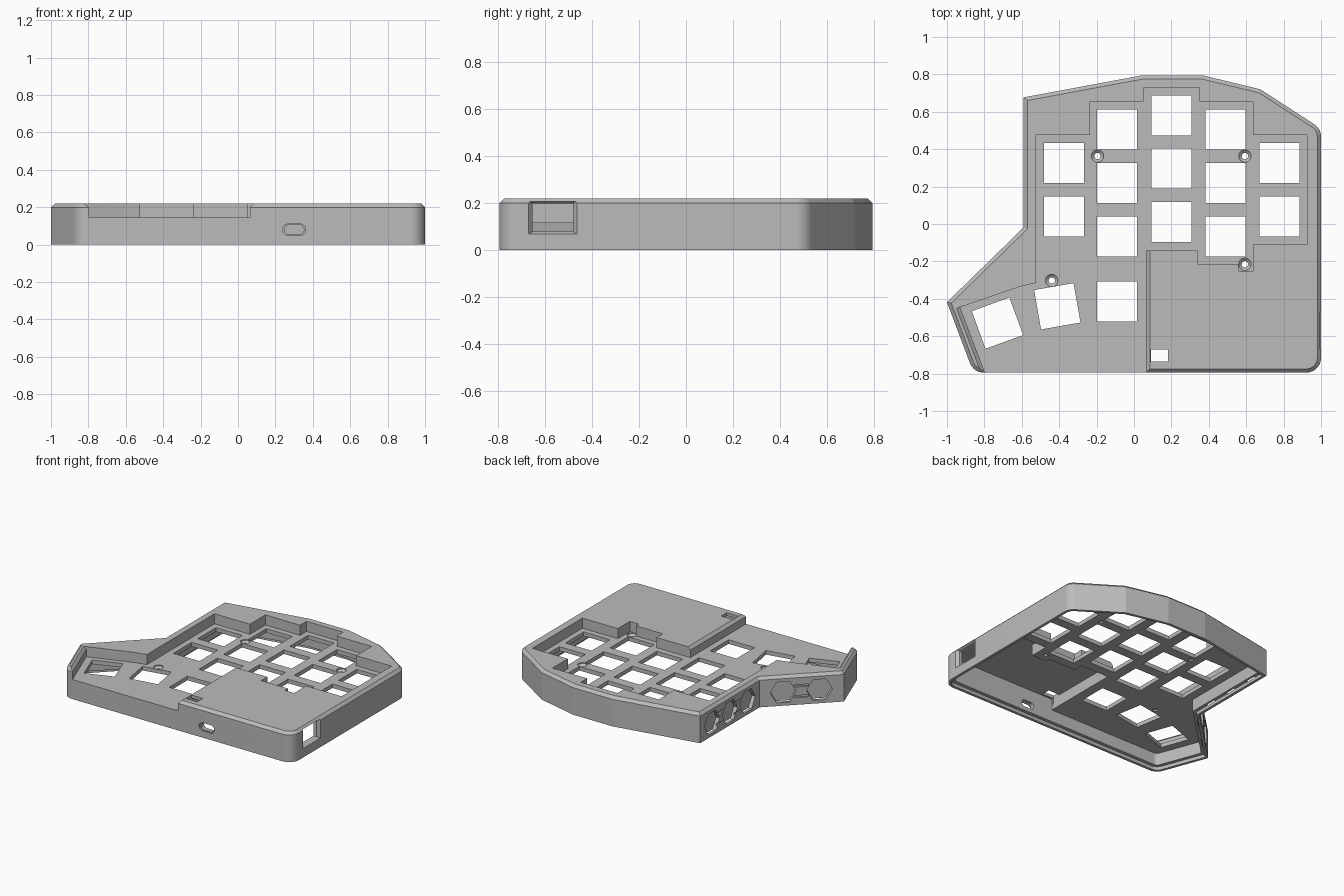
import bpy, bmesh, math
from mathutils import Vector, Matrix

cube = bpy.data.objects.get("Cube")
if cube:
    bpy.data.objects.remove(cube)

grey = bpy.data.materials.new("plain grey")
grey.use_nodes = True
grey.diffuse_color = (0.5, 0.5, 0.5, 1)
grey.node_tree.nodes["Principled BSDF"].inputs["Base Color"].default_value = grey.diffuse_color

UP = Vector((0, 0, 1))
TOP, FLOOR, UNDER, CEILING, WALL = 0.22, 0.145, 0.115, 0.197, 0.045


def loft(name, rings):
    """Closed solid through matching rings of 3D points."""
    bm = bmesh.new()
    loops = [[bm.verts.new(p) for p in ring] for ring in rings]
    for a, b in zip(loops, loops[1:]):
        for i in range(len(a)):
            j = (i + 1) % len(a)
            bm.faces.new((a[i], a[j], b[j], b[i]))
    bm.faces.new(loops[0])
    bm.faces.new(loops[-1])
    bmesh.ops.recalc_face_normals(bm, faces=bm.faces)
    mesh = bpy.data.meshes.new(name)
    bm.to_mesh(mesh)
    bm.free()
    obj = bpy.data.objects.new(name, mesh)
    bpy.context.scene.collection.objects.link(obj)
    return obj


def at(poly, z):
    return [Vector((p[0], p[1], z)) for p in poly]


def inset(poly, d):
    """Move every edge of a counter-clockwise polygon inward by d."""
    out = []
    for i, p in enumerate(poly):
        a = (p - poly[i - 1]).normalized()
        b = (poly[(i + 1) % len(poly)] - p).normalized()
        na, nb = Vector((-a.y, a.x)), Vector((-b.y, b.x))
        out.append(p + (na + nb) * d / (1 + na.dot(nb)))
    return out


def rounded(poly, radii, steps=12):
    """Round the listed convex corners."""
    out = []
    for i, p in enumerate(poly):
        if i not in radii:
            out.append(p)
            continue
        r = radii[i]
        a = (p - poly[i - 1]).normalized()
        b = (poly[(i + 1) % len(poly)] - p).normalized()
        turn = math.acos(a.dot(b))
        n = Vector((-a.y, a.x))
        centre = p - a * r * math.tan(turn / 2) + n * r
        out += [centre + Matrix.Rotation(turn * k / steps, 2) @ (-n * r)
                for k in range(steps + 1)]
    return out


# Case footprint
corners = [Vector(p) for p in (
    (-0.858, -0.795), (1, -0.795), (1, 0.51), (0.676, 0.72), (0.366, 0.795), (0.045, 0.795),
    (-0.59, 0.677), (-0.59, -0.018), (-1, -0.418))]


def footprint(d, z):
    return at(rounded(inset(corners, d), {i: 0.08 - d for i in (0, 1, 2)}), z)


case = loft("keyboard_case", [footprint(0, 0), footprint(0, 0.2), footprint(0.02, TOP)])
cutters = []


def cut(rings):
    cutters.append(loft("cutter", rings))


def prism(poly, low, high):
    cut([at(poly, low), at(poly, high)])


def pocket(shape, centre, along, out, steps):
    """Sink a wall profile; steps are (distance along outward normal, scale)."""
    cut([[centre + out * d + (along * u + UP * v) * s for u, v in shape] for d, s in steps])


def circle(r, n=40, x=0, y=0):
    return [(x + r * math.cos(math.tau * k / n), y + r * math.sin(math.tau * k / n))
            for k in range(n)]


def rect(w, h):
    return [(-w / 2, -h / 2), (w / 2, -h / 2), (w / 2, h / 2), (-w / 2, h / 2)]


# Hollow underside with a ledge for the base cover
cut([footprint(WALL, -0.1), footprint(WALL, UNDER)])
cut([footprint(0.02, -0.1), footprint(0.02, 0.025)])

# Sunken key plate, open at the front
recess = [
    (0.065, -0.9), (0.065, -0.143), (0.34, -0.143), (0.34, -0.215), (0.56, -0.215),
    (0.56, -0.25), (0.635, -0.25), (0.635, -0.11), (0.925, -0.11), (0.925, 0.475),
    (0.635, 0.475), (0.635, 0.655), (0.35, 0.655), (0.35, 0.73), (0.05, 0.73),
    (0.05, 0.655), (-0.235, 0.655), (-0.235, 0.475), (-0.525, 0.475), (-0.525, -0.315),
    (-0.61, -0.335), (-0.93, -0.445), (-0.757, -0.9)]
prism(recess, FLOOR, 0.4)

# Bevels on the two wall ends beside the open front
for p, q in ((recess[1], recess[0]), (recess[-1], recess[-2])):
    p, q = Vector(p), Vector(q)
    e = (q - p).normalized()
    side = Vector((-e.y, e.x))
    strip = lambda w: [p - side * 0.02, q - side * 0.02, q + side * w, p + side * w]
    cut([at(strip(0), 0.2), at(strip(0.04), 0.24)])

# Controller bay under the raised front block
bay = [Vector(p) for p in (
    (0.09, -0.75), (0.955, -0.75), (0.955, -0.135), (0.66, -0.135), (0.66, -0.275),
    (0.535, -0.275), (0.535, -0.24), (0.315, -0.24), (0.315, -0.168), (0.09, -0.168))]
prism(rounded(bay, {1: 0.035}), 0.05, CEILING)

# Switch openings
low, mid, high = (0.325, 0.04), (0.505, 0.22, -0.068), (0.58, 0.297, 0.01)
columns = ((-0.375, low), (-0.09, mid + (-0.415,)), (0.2, high), (0.488, mid), (0.777, low))
keys = [(x, y, 0) for x, ys in columns for y in ys]
keys += [(-0.41, -0.44, 10), (-0.73, -0.53, 20)]
for x, y, angle in keys:
    turn = Matrix.Rotation(math.radians(angle), 2)
    prism([Vector((x, y)) + turn @ Vector(c) for c in rect(0.214, 0.214)], 0.03, 0.3)

# Countersunk screw holes
for x, y in ((-0.195, 0.363), (0.593, 0.363), (0.593, -0.215), (-0.44, -0.302)):
    hole, head = circle(0.017, x=x, y=y), circle(0.033, x=x, y=y)
    cut([at(hole, 0.05), at(hole, 0.125), at(head, 0.138), at(head, 0.18)])

# Reset button opening
prism([(0.135 + u, -0.703 + v) for u, v in rect(0.095, 0.065)], 0.15, 0.3)

# Cable port in the front wall
port = [(0.032 * s + u, v) for s, u, v in
        [(1 if u >= 0 else -1, u, v) for u, v in circle(0.03, 41)]]
front = Vector((0.3, -0.795, 0.08))
pocket(port, front, Vector((1, 0, 0)), Vector((0, -1, 0)),
       ((0.02, 1), (-0.012, 1), (-0.012, 0.85), (-0.1, 0.85)))

# Switch window in the right wall, with a tapered frame
pocket(rect(0.205, 0.142), Vector((1, -0.568, 0.138)), Vector((0, 1, 0)), Vector((1, 0, 0)),
       ((0.02, 1), (0, 1), (-0.02, 0.84), (-0.1, 0.84)))

# Hexagonal pockets joined by slots on the two left walls
for i, spots in ((6, (0.2, 0.5, 0.8)), (7, (0.28, 0.71))):
    a, b = corners[i].to_3d(), corners[i + 1].to_3d()
    along = (b - a).normalized()
    out = along.cross(UP)
    lift = UP * 0.1
    sink = ((0.03, 1), (-0.028, 1))
    for t in spots:
        pocket(circle(0.088, 6), a.lerp(b, t) + lift, along, out, sink)
    for s, t in zip(spots, spots[1:]):
        for v in (-0.04, 0.04):
            pocket(rect(0.1, 0.016), a.lerp(b, (s + t) / 2) + lift + UP * v, along, out,
                   ((0.03, 1), (-0.012, 1)))

# Carve everything and keep only the finished case
for c in cutters:
    c.hide_render = True
    mod = case.modifiers.new("cut", "BOOLEAN")
    mod.operation, mod.solver, mod.object = "DIFFERENCE", "EXACT", c
bpy.context.view_layer.update()
solid = bpy.data.meshes.new_from_object(
    case.evaluated_get(bpy.context.evaluated_depsgraph_get()))
case.modifiers.clear()
case.data = solid
for c in cutters:
    bpy.data.objects.remove(c)
solid.materials.clear()
solid.materials.append(grey)

for o in bpy.context.selected_objects:
    o.select_set(False)
case.select_set(True)
bpy.context.view_layer.objects.active = case
bpy.ops.object.shade_smooth_by_angle(angle=math.radians(10))
